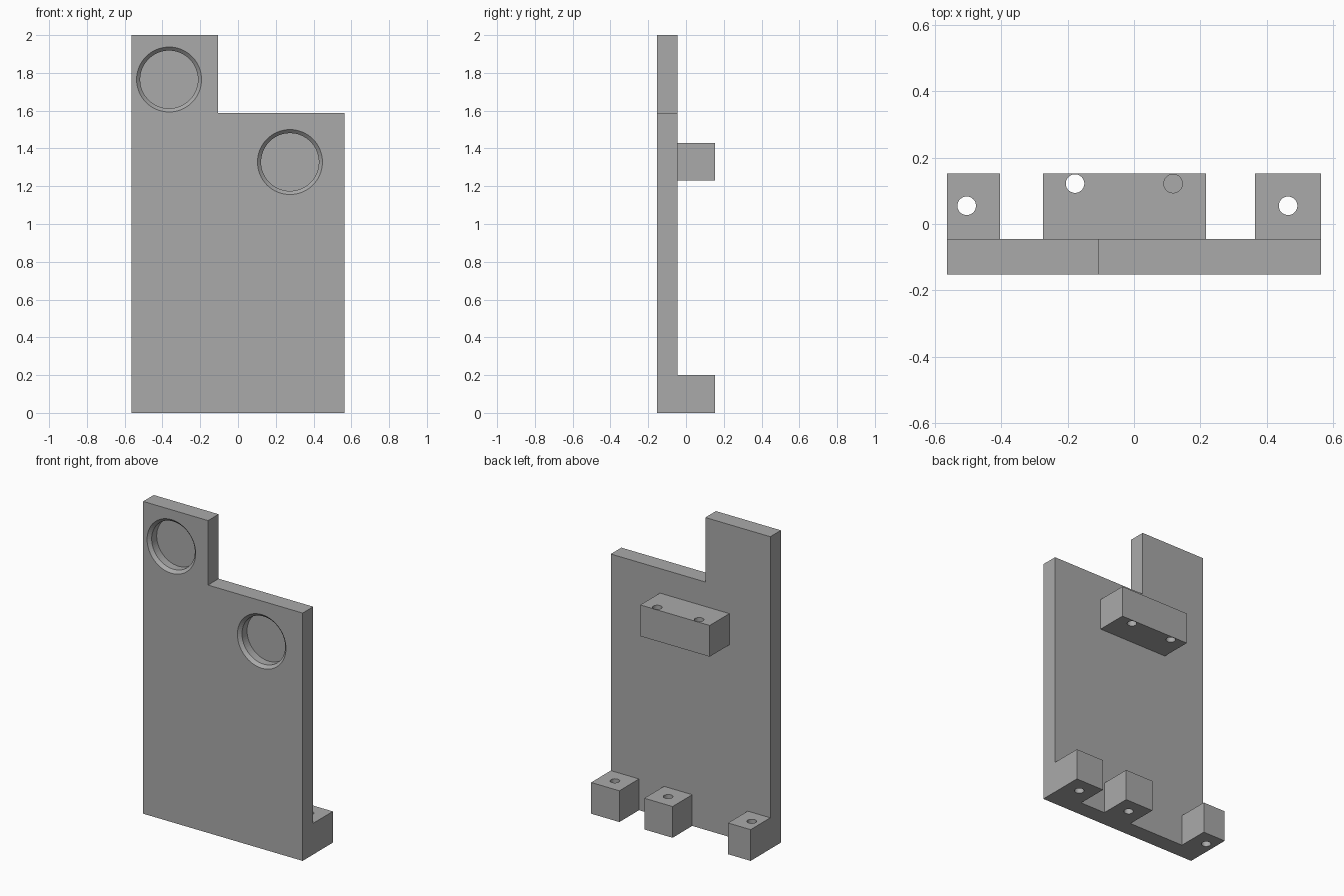
import bpy
import bmesh
from math import radians
from mathutils import Matrix

cube = bpy.data.objects.get("Cube")
if cube:
    bpy.data.objects.remove(cube, do_unlink=True)

FRONT, BACK_OF_PLATE, BACK = -0.153, -0.046, 0.153
HOLE_R = 0.028

grey = bpy.data.materials.new("plain grey")
grey.use_nodes = True
GREY = (0.4, 0.4, 0.4, 1)
grey.diffuse_color = GREY
grey.node_tree.nodes["Principled BSDF"].inputs["Base Color"].default_value = GREY


def make_object(name, bm):
    bmesh.ops.recalc_face_normals(bm, faces=bm.faces)
    mesh = bpy.data.meshes.new(name)
    bm.to_mesh(mesh)
    bm.free()
    mesh.materials.append(grey)
    obj = bpy.data.objects.new(name, mesh)
    bpy.context.collection.objects.link(obj)
    return obj


def extruded(name, outline, direction):
    bm = bmesh.new()
    face = bm.faces.new([bm.verts.new(p) for p in outline])
    new = bmesh.ops.extrude_face_region(bm, geom=[face])["geom"]
    bmesh.ops.translate(bm, vec=direction,
                        verts=[v for v in new if isinstance(v, bmesh.types.BMVert)])
    return make_object(name, bm)


def cone_cutter(name, r1, r2, depth, matrix):
    bm = bmesh.new()
    bmesh.ops.create_cone(bm, cap_ends=True, segments=64, radius1=r1,
                          radius2=r2, depth=depth, matrix=matrix)
    return make_object(name, bm)


def cut(target, cutter):
    mod = target.modifiers.new(cutter.name, "BOOLEAN")
    mod.operation = "DIFFERENCE"
    mod.solver = "EXACT"
    mod.object = cutter
    cutter.hide_render = True
    cutter.hide_set(True)


def drilled_block(name, x0, x1, z0, holes, hole_y):
    y0, y1 = BACK_OF_PLATE, BACK
    block = extruded(name, [(x0, y0, z0), (x1, y0, z0), (x1, y1, z0), (x0, y1, z0)],
                     (0, 0, 0.2))
    for i, x in enumerate(holes):
        place = Matrix.Translation((x, hole_y, z0 + 0.1))
        cut(block, cone_cutter(f"{name}_hole_cutter_{i + 1}", HOLE_R, HOLE_R, 0.4, place))
    return block


# Stepped upright plate
outline = [(-0.565, 0), (0.565, 0), (0.565, 1.587), (-0.105, 1.587),
           (-0.105, 2), (-0.565, 2)]
plate = extruded("stepped_plate", [(x, FRONT, z) for x, z in outline],
                 (0, BACK_OF_PLATE - FRONT, 0))

# Two round pockets with a chamfered rim
for side, x, z in (("right", -0.365, 1.765), ("left", 0.275, 1.328)):
    for part, r1, r2, start, end in (("rim", 0.192, 0.153, -0.02, 0.019),
                                     ("pocket", 0.153, 0.153, -0.02, 0.07)):
        place = (Matrix.Translation((x, FRONT + (start + end) / 2, z))
                 @ Matrix.Rotation(radians(-90), 4, "X"))
        cut(plate, cone_cutter(f"{side}_{part}_cutter", r1, r2, end - start, place))

# Drilled blocks on the back
drilled_block("upper_block", -0.275, 0.217, 1.23, (-0.178, 0.118), 0.122)
drilled_block("left_foot", 0.365, 0.565, 0, (0.465,), 0.055)
drilled_block("middle_foot", -0.012, 0.188, 0, (0.088,), 0.055)
drilled_block("right_foot", -0.565, -0.405, 0, (-0.505,), 0.055)
